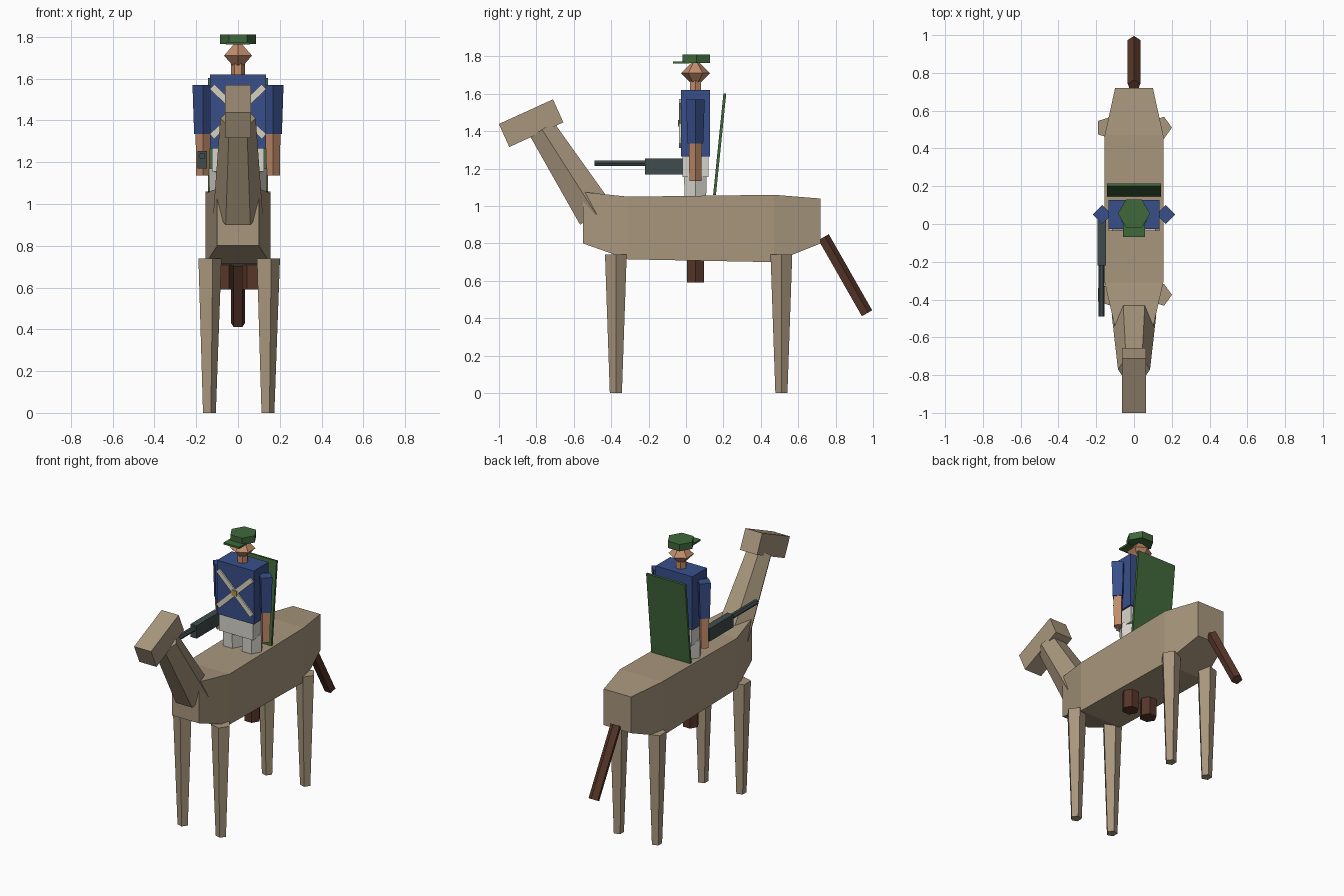
import bpy, bmesh
from math import cos, sin, pi, radians, atan2
from mathutils import Vector, Matrix

cube = bpy.data.objects.get("Cube")
if cube:
    bpy.data.objects.remove(cube)


def linear(c):
    return c / 12.92 if c <= 0.04045 else ((c + 0.055) / 1.055) ** 2.4


def material(name, *srgb):
    mat = bpy.data.materials.new(name)
    mat.use_nodes = True
    colour = [linear(c) for c in srgb] + [1]
    mat.diffuse_color = colour
    mat.node_tree.nodes["Principled BSDF"].inputs["Base Color"].default_value = colour
    return mat


tan = material("tan hide", 0.66, 0.59, 0.49)
brown = material("dark brown", 0.34, 0.21, 0.16)
blue = material("coat blue", 0.22, 0.31, 0.54)
green = material("cap green", 0.25, 0.41, 0.23)
skin = material("skin", 0.76, 0.55, 0.42)
white = material("trouser white", 0.84, 0.83, 0.80)
cream = material("strap cream", 0.84, 0.82, 0.75)
steel = material("gun steel", 0.25, 0.30, 0.30)
brass = material("brass", 0.72, 0.56, 0.30)


def finish(bm, name, mat):
    bmesh.ops.recalc_face_normals(bm, faces=bm.faces)
    mesh = bpy.data.meshes.new(name)
    bm.to_mesh(mesh)
    bm.free()
    mesh.materials.append(mat)
    obj = bpy.data.objects.new(name, mesh)
    bpy.context.collection.objects.link(obj)
    return obj


def loft(name, mat, rings):
    """Skin a closed tube through rings of equal point count."""
    bm = bmesh.new()
    loops = [[bm.verts.new(p) for p in ring] for ring in rings]
    n = len(loops[0])
    for a, b in zip(loops, loops[1:]):
        for i in range(n):
            j = (i + 1) % n
            bm.faces.new((a[i], a[j], b[j], b[i]))
    bm.faces.new(loops[0])
    bm.faces.new(loops[-1])
    return finish(bm, name, mat)


def tube(name, mat, start, end, r1, r2, sides, corner=(1, 0, 0)):
    """Tapered prism whose first corner points along the corner direction."""
    start, end = Vector(start), Vector(end)
    w = (end - start).normalized()
    u = Vector(corner)
    u = (u - w * u.dot(w)).normalized()
    v = w.cross(u)
    angles = [2 * pi * i / sides for i in range(sides)]
    rings = [[c + (u * cos(a) + v * sin(a)) * r for a in angles]
             for c, r in ((start, r1), (end, r2))]
    return loft(name, mat, rings)


def box(name, mat, centre, size, axis="X", angle=0):
    bm = bmesh.new()
    bmesh.ops.create_cube(bm, size=1, matrix=Matrix.Translation(centre)
                          @ Matrix.Rotation(angle, 4, axis) @ Matrix.Diagonal((*size, 1)))
    return finish(bm, name, mat)


# Animal body: rectangular sections (y, half width, bottom, top)
sections = [(-0.55, 0.10, 0.80, 1.075), (-0.31, 0.155, 0.715, 1.05),
            (0.47, 0.155, 0.70, 1.06), (0.72, 0.10, 0.80, 1.04)]
loft("body", tan, [[(-w, y, lo), (w, y, lo), (w, y, hi), (-w, y, hi)]
                   for y, w, lo, hi in sections])

# Animal neck, head and tail
tube("neck", tan, (0, -0.48, 0.955), (0, -0.77, 1.41), 0.118, 0.085, 6)
box("head", tan, (0, -0.828, 1.443), (0.125, 0.318, 0.135), "X", radians(24.5))
tube("tail", brown, (0, 0.733, 0.832), (0, 0.965, 0.425), 0.035, 0.035, 5, (0, 1, 0))

# Animal legs
for end, y in (("front", -0.375), ("back", 0.51)):
    for side, x in (("left", 0.14), ("right", -0.14)):
        tube(f"{end}_{side}_leg", tan, (x, y, 0), (x, y, 0.74), 0.034, 0.061, 5)

# Rider limbs
cy = 0.05
for side, s in (("left", 1), ("right", -1)):
    tube(f"{side}_boot", brown, (s * 0.07, cy, 0.59), (s * 0.07, cy, 0.80), 0.052, 0.052, 6)
    tube(f"{side}_trouser_leg", white, (s * 0.07, cy, 0.80), (s * 0.07, cy, 1.17), 0.06, 0.07, 6)
    x = s * 0.168
    tube(f"{side}_sleeve", blue, (x, cy, 1.335), (x, cy, 1.57), 0.042, 0.05, 4)
    tube(f"{side}_forearm", skin, (x, cy, 1.135), (x, cy, 1.335), 0.032, 0.035, 4)

# Rider trunk and head
box("hips", white, (0, 0.05, 1.21), (0.25, 0.14, 0.11))
box("torso", blue, (0, 0.05, 1.443), (0.27, 0.155, 0.355))
tube("rider_neck", skin, (0, cy, 1.615), (0, cy, 1.68), 0.034, 0.034, 6)
bm = bmesh.new()
bmesh.ops.create_uvsphere(bm, u_segments=6, v_segments=2, radius=0.077,
                          matrix=Matrix.Translation((0, cy, 1.71)))
finish(bm, "rider_head", skin)

# Cap with brim
tube("cap", green, (0, 0.055, 1.765), (0, 0.055, 1.81), 0.085, 0.085, 6)
box("cap_brim", green, (0, -0.025, 1.768), (0.115, 0.09, 0.012))

# Crossed straps and buckle
slope = atan2(0.24, 0.25)
for side, s in (("left", 1), ("right", -1)):
    box(f"{side}_strap", cream, (0, -0.031, 1.442), (0.345, 0.012, 0.032), "Y", s * slope)
box("buckle", brass, (0, -0.037, 1.442), (0.036, 0.012, 0.036))

# Leaning back board
box("back_board", green, (0, 0.18, 1.33), (0.285, 0.015, 0.545), "X", radians(-5.8))

# Gun in the right hand
box("gun_body", steel, (-0.172, -0.095, 1.212), (0.045, 0.25, 0.085))
tube("gun_barrel", steel, (-0.172, -0.20, 1.229), (-0.172, -0.49, 1.229), 0.017, 0.017, 6)
